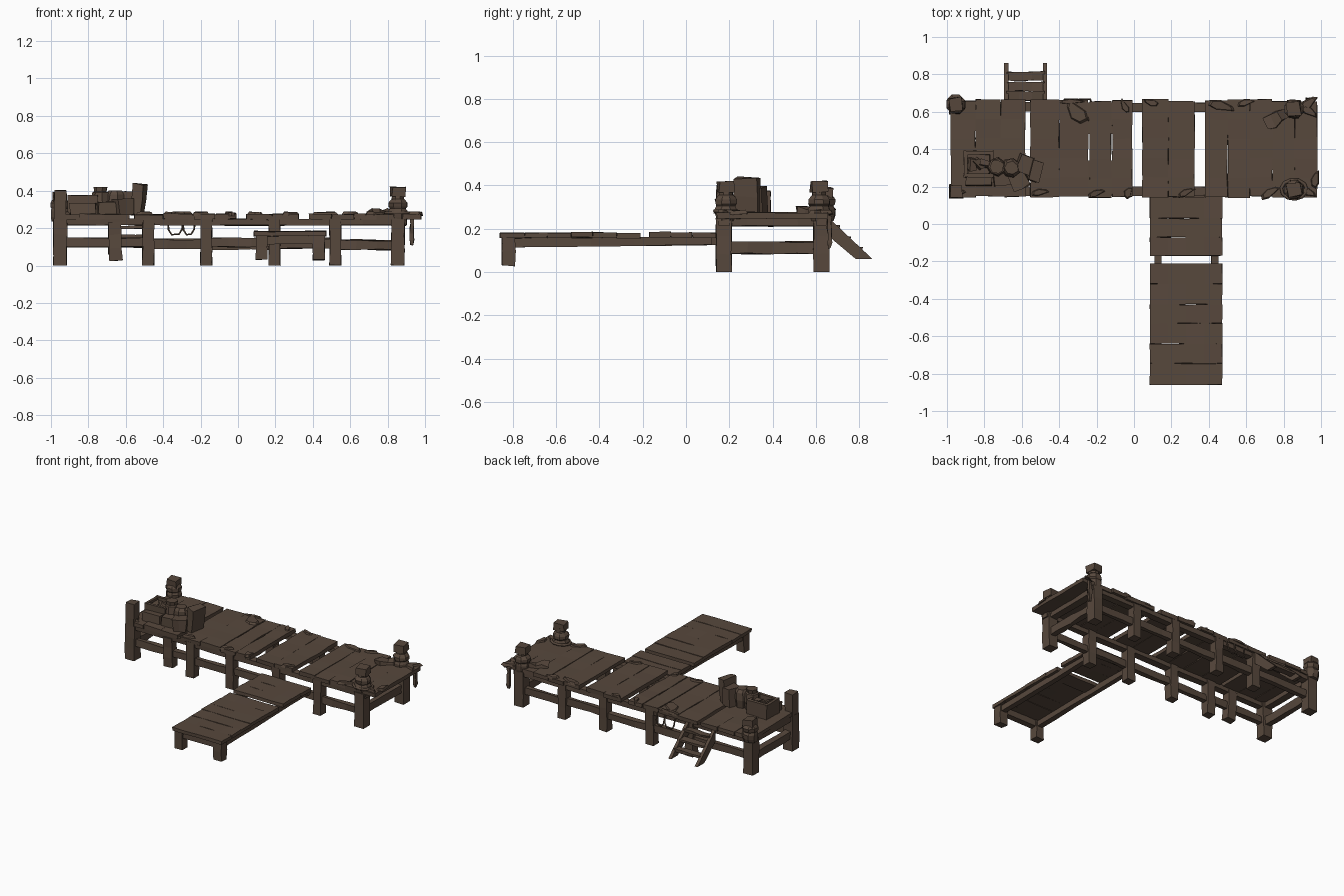
import bpy, bmesh, math, random
from mathutils import Matrix, Vector

if "Cube" in bpy.data.objects:
    bpy.data.objects.remove(bpy.data.objects["Cube"])

random.seed(4)
wood = bpy.data.materials.new("weathered brown wood")
wood.diffuse_color = (0.096, 0.065, 0.046, 1)
wood.use_nodes = True
wood.node_tree.nodes["Principled BSDF"].inputs["Base Color"].default_value = wood.diffuse_color


def finish(name, bm):
    bmesh.ops.recalc_face_normals(bm, faces=bm.faces)
    me = bpy.data.meshes.new(name)
    bm.to_mesh(me)
    bm.free()
    me.materials.append(wood)
    ob = bpy.data.objects.new(name, me)
    bpy.context.collection.objects.link(ob)
    return ob


def box(name, x, y, z, jit=0.003, cuts=0, rot=(0, 0, 0)):
    """Hewn box from (min, max) ranges; cuts split the longest axis, rot turns it about its centre."""
    bm = bmesh.new()
    bmesh.ops.create_cube(bm, size=1)
    dims = [r[1] - r[0] for r in (x, y, z)]
    mid = Vector([(r[0] + r[1]) / 2 for r in (x, y, z)])
    ax = dims.index(max(dims))
    if cuts:
        along = [e for e in bm.edges if abs((e.verts[0].co - e.verts[1].co)[ax]) > 0.5]
        bmesh.ops.subdivide_edges(bm, edges=along, cuts=cuts)
    turn = Matrix.Rotation(rot[2], 3, 'Z') @ Matrix.Rotation(rot[1], 3, 'Y') @ Matrix.Rotation(rot[0], 3, 'X')
    for v in bm.verts:
        p = Vector([v.co[i] * dims[i] + random.uniform(-jit, jit) for i in range(3)])
        v.co = turn @ p + mid
        v.co.z = max(v.co.z, 0)
    return finish(name, bm)


def lathe(name, cx, cy, profile, sides=8, jit=0.003):
    """Faceted turned shape from (radius, height) pairs."""
    bm = bmesh.new()
    rings = []
    for r, z in profile:
        rings.append([bm.verts.new((cx + r * math.cos(a) + random.uniform(-jit, jit),
                                    cy + r * math.sin(a) + random.uniform(-jit, jit), z))
                      for a in [(k + 0.5) * math.tau / sides for k in range(sides)]])
    for a, b in zip(rings, rings[1:]):
        for k in range(sides):
            bm.faces.new((a[k], a[(k + 1) % sides], b[(k + 1) % sides], b[k]))
    bm.faces.new(rings[0])
    bm.faces.new(rings[-1])
    return finish(name, bm)


def rope(name, pts, r=0.006):
    cu = bpy.data.curves.new(name, 'CURVE')
    cu.dimensions = '3D'
    cu.bevel_depth, cu.bevel_resolution = r, 1
    sp = cu.splines.new('POLY')
    sp.points.add(len(pts) - 1)
    for p, q in zip(sp.points, pts):
        p.co = (*q, 1)
    cu.use_fill_caps = True
    cu.materials.append(wood)
    bpy.context.collection.objects.link(bpy.data.objects.new(name, cu))


def shard(name, cx, cy, z, length, width, angle, h=0.018):
    """Pointed splinter of broken board."""
    bm = bmesh.new()
    outline = [(-.5, -.3), (-.2, -.5), (.5, -.1), (.35, .25), (-.1, .5), (-.45, .2)]
    vs = []
    for u, v in outline:
        px, py = u * length, v * width
        vs.append(bm.verts.new((cx + px * math.cos(angle) - py * math.sin(angle),
                                cy + px * math.sin(angle) + py * math.cos(angle),
                                z + random.uniform(-.004, .004))))
    f = bm.faces.new(vs)
    top = bmesh.ops.extrude_face_region(bm, geom=[f])['geom']
    for v in [g for g in top if isinstance(g, bmesh.types.BMVert)]:
        v.co.z += h
        v.co.x += (cx - v.co.x) * 0.25
        v.co.y += (cy - v.co.y) * 0.25
    finish(name, bm)


# Deck boards, running front to back, with open gaps between groups
groups = [(-0.98, -0.58, 3), (-0.555, -0.245, 2), (-0.237, -0.122, 1), (-0.116, -0.008, 1),
          (0.045, 0.325, 2), (0.38, 0.98, 5)]
for a, b, n in groups:
    w = (b - a) / n
    for i in range(n):
        lift = random.uniform(-0.003, 0.003)
        box("deck_board", (a + i * w, a + (i + 1) * w - 0.001),
            (0.145 + random.uniform(-.004, .004), 0.66 + random.uniform(-.006, .006)),
            (0.247 + lift, 0.275 + lift), 0.0025, 4)
# Split slots are bridged at both ends, so close the rest of the gap
for x in (-0.241, -0.119):
    box("deck_filler", (x - .005, x + .005), (0.15, 0.34), (0.25, 0.272), 0)
    box("deck_filler", (x - .005, x + .005), (0.48, 0.65), (0.25, 0.272), 0)

# Legs, long beams and lower rails on both long sides
leg_x = (-0.95, -0.48, -0.17, 0.195, 0.52, 0.855)
for cy in (0.175, 0.625):
    for cx in leg_x:
        w = 0.036 if abs(cx) > 0.8 else 0.031
        box("leg", (cx - w, cx + w), (cy - w, cy + w), (0, 0.25), 0.003, 2)
    box("long_beam", (-0.97, 0.90), (cy - .024, cy + .024), (0.215, 0.25), 0.003, 7)
    for a, b in zip(leg_x, leg_x[1:]):
        d = random.uniform(-0.012, 0.012)
        box("lower_rail", (a, b), (cy - .017, cy + .017), (0.095 + d, 0.143 + d), 0.004, 2)
box("short_leg", (-0.69, -0.622), (0.145, 0.205), (0.025, 0.235), 0.004, 2, (0, -0.05, 0))

# End beams and rails
for cx in (-0.95, 0.855):
    box("end_beam", (cx - .025, cx + .025), (0.17, 0.63), (0.212, 0.25), 0.003, 3)
    box("end_rail", (cx - .02, cx + .02), (0.17, 0.63), (0.085, 0.14), 0.005, 3)

# Mooring posts: a plain one, and three with rope collars and caps
box("plain_mooring_post", (-0.982, -0.92), (0.14, 0.205), (0.2, 0.40), 0.003, 1)
for cx, cy, top in ((-0.953, 0.64, 0.39), (0.855, 0.185, 0.42), (0.855, 0.615, 0.42)):
    lathe("rope_collar", cx, cy, [(.045, .235), (.052, .26), (.054, .29), (.046, .305), (.053, .315),
                                  (.054, .335), (.042, .35), (.034, .355), (.032, top - .03)])
    box("mooring_cap", (cx - .036, cx + .036), (cy - .036, cy + .036), (top - .05, top), 0.004, 0, (0, 0, .15))

# Lower walkway, boards running across
edges = (-0.86, -0.745, -0.64, -0.53, -0.43, -0.32, -0.21)
near = (-0.17, -0.07, 0.03, 0.145)
for seq in (edges, near):
    for a, b in zip(seq, seq[1:]):
        d = random.uniform(-0.003, 0.003)
        box("walkway_board", (0.085, 0.472), (a, b - 0.001), (0.158 + d, 0.182 + d), 0.002, 3)
for cx in (0.128, 0.432):
    box("walkway_beam", (cx - .019, cx + .019), (-0.84, 0.16), (0.12, 0.16), 0.002, 4, (0.012, 0, 0))
    box("walkway_leg", (cx - .031, cx + .031), (-0.85, -0.79), (0.03, 0.16), 0.004, 1)
box("walkway_cross_beam", (0.1, 0.46), (-0.84, -0.80), (0.115, 0.158))
box("walkway_ledger", (0.1, 0.46), (0.12, 0.16), (0.125, 0.158))

# Ladder at the back
for cx in (-0.683, -0.475):
    bm = bmesh.new()
    side = [(0.66, 0.25), (0.66, 0.165), (0.785, 0.06), (0.862, 0.06)]
    f = bm.faces.new([bm.verts.new((cx - .011, y, z)) for y, z in side])
    g = bmesh.ops.extrude_face_region(bm, geom=[f])['geom']
    bmesh.ops.translate(bm, vec=(.022, 0, 0), verts=[v for v in g if isinstance(v, bmesh.types.BMVert)])
    finish("ladder_side", bm)
for y, z in ((0.685, 0.205), (0.735, 0.155), (0.79, 0.105)):
    box("ladder_tread", (-0.68, -0.478), (y - .024, y + .024), (z - .009, z + .009), 0.004, 2)

# Cargo: open crate, jars, leaning boxes
for x, y in (((-.91, -.89), (.25, .39)), ((-.77, -.75), (.25, .39)),
             ((-.91, -.75), (.25, .27)), ((-.91, -.75), (.37, .39))):
    box("crate_wall", x, y, (0.27, 0.375))
box("crate_contents", (-.89, -.77), (.27, .37), (0.27, 0.335))
for i in range(3):
    box("crate_item", (-.88 + i * .035, -.85 + i * .035), (.29, .35), (.33, .368), .006, 0, (.2, .3, i * .7))
lathe("jar", -0.735, 0.305, [(.045, .27), (.052, .33), (.045, .39), (.034, .395), (.038, .42)], 7)
lathe("jar", -0.655, 0.30, [(.045, .27), (.055, .33), (.05, .38), (.036, .40)], 7)
box("low_box", (-.90, -.76), (.205, .25), (.27, .335), 0.005)
box("low_box", (-.75, -.66), (.205, .27), (.27, .34), 0.005, 0, (0, 0, .15))
box("sack", (-.66, -.57), (.19, .28), (.27, .355), 0.008, 1, (0, 0, .4))
box("leaning_box", (-.625, -.545), (.27, .37), (.27, .395), 0.005, 0, (0, .1, -.35))
box("leaning_box", (-.56, -.505), (.23, .34), (.27, .435), 0.006, 1, (0, .12, -.2))

# Hanging rope loops at the back, and a frayed strip on the right
for a, b in ((-0.375, -0.295), (-0.295, -0.23)):
    rope("hanging_loop", [(a, .655, .245), (a + .004, .667, .19), (a + .02, .667, .165),
                          (b - .02, .667, .168), (b - .004, .667, .195), (b, .655, .245)], 0.005)
box("frayed_strip", (.918, .938), (.655, .672), (.11, .26), 0.005, 4)

# Draped cloth bundle and rope around the right posts
box("cloth_bundle", (.69, .89), (.55, .61), (.268, .298), 0.012, 4, (0, 0, .55))
rope("coiled_rope", [(.855 + .068 * math.cos(t * .6), .185 + .052 * math.sin(t * .6), .282) for t in range(12)], .009)

# Broken board splinters along the deck edges
for x, y, ln, w, ang in ((-.31, .60, .16, .10, 2.2), (-.33, .655, .15, .03, 0), (.47, .63, .16, .06, -.3),
                         (.60, .65, .10, .04, .2), (.93, .64, .13, .06, .7), (.97, .24, .10, .05, 1.3),
                         (.73, .17, .12, .05, .5), (.93, .17, .10, .05, -.4), (-.03, .17, .07, .05, 1.0),
                         (-.50, .17, .10, .04, .1), (-.20, .165, .10, .04, .3), (.09, .65, .09, .04, 2.8),
                         (.28, .17, .10, .04, .4), (-.94, .165, .09, .04, .2), (-.05, .63, .09, .04, 2.0),
                         (.94, .60, .10, .05, -.6)):
    shard("board_splinter", x, y, .268, ln, w, ang)
